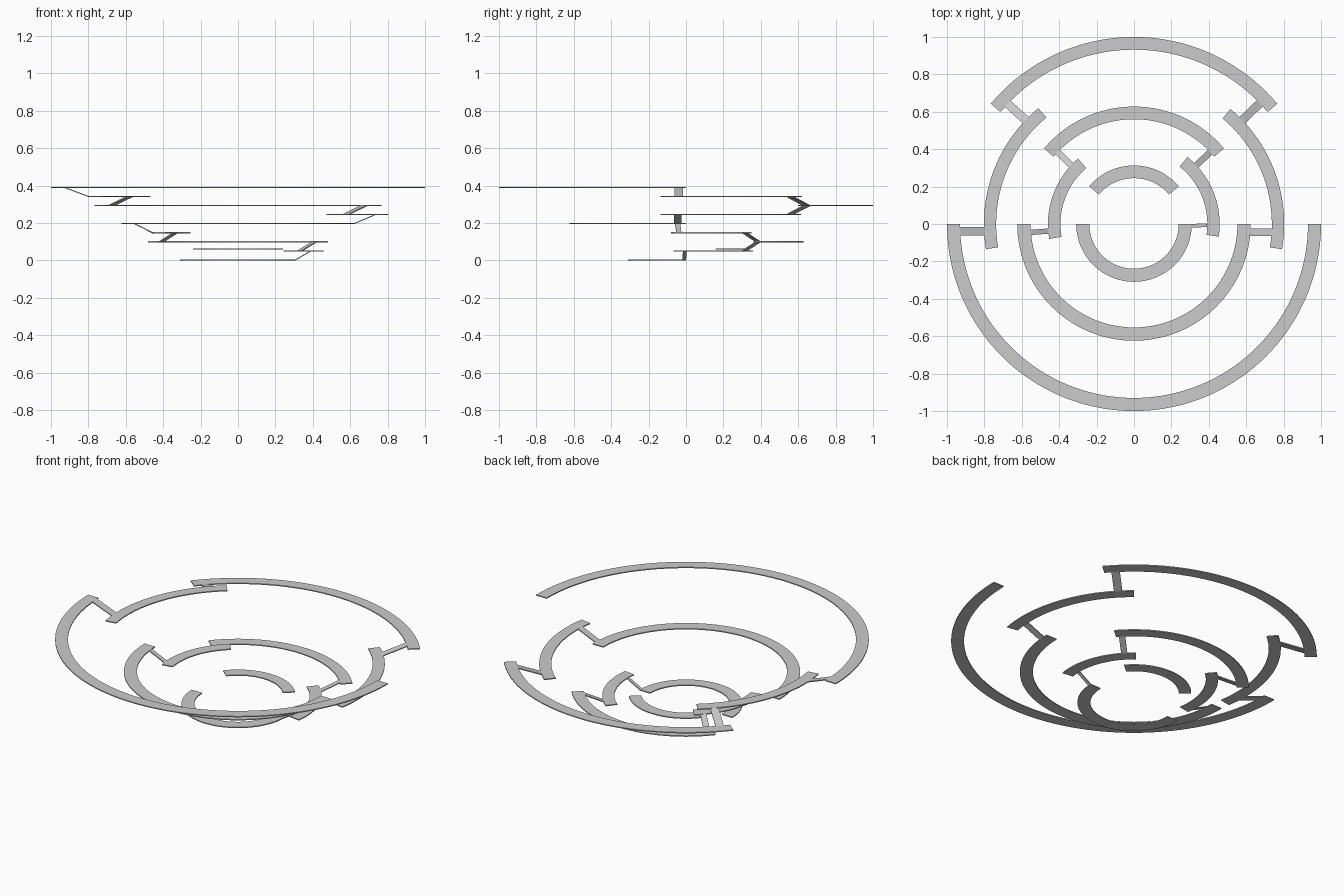
import bpy, bmesh
from math import radians, cos, sin
from mathutils import Vector

if "Cube" in bpy.data.objects:
    bpy.data.objects.remove(bpy.data.objects["Cube"])

T = 0.006                     # strip thickness
Z = [0.003 + 0.0485 * i for i in range(9)]   # level heights, bottom to top


def make(name, bm):
    bmesh.ops.recalc_face_normals(bm, faces=bm.faces)
    me = bpy.data.meshes.new(name)
    bm.to_mesh(me)
    bm.free()
    ob = bpy.data.objects.new(name, me)
    bpy.context.collection.objects.link(ob)


def loft(name, sections):
    # skin a chain of 4-point cross-sections and cap both ends
    bm = bmesh.new()
    rows = [[bm.verts.new(p) for p in s] for s in sections]
    for a, b in zip(rows, rows[1:]):
        for i in range(4):
            j = (i + 1) % 4
            bm.faces.new((a[i], a[j], b[j], b[i]))
    bm.faces.new(rows[0])
    bm.faces.new(rows[-1])
    make(name, bm)


def arc(name, r_out, r_in, a0, a1, z):
    n = max(12, int(abs(a1 - a0) / 2.5))
    secs = []
    for k in range(n + 1):
        a = radians(a0 + (a1 - a0) * k / n)
        secs.append([(r * cos(a), r * sin(a), z + h) for r, h in
                     ((r_out, -T/2), (r_out, T/2), (r_in, T/2), (r_in, -T/2))])
    loft(name, secs)


def ramp(name, p, q, width):
    p, q = Vector(p), Vector(q)
    d = q - p
    side = Vector((-d.y, d.x, 0)).normalized() * width / 2
    up = Vector((0, 0, T / 2))
    loft(name, [[c - side - up, c - side + up, c + side + up, c + side - up] for c in (p, q)])


def polar(r, deg, z):
    return (r * cos(radians(deg)), r * sin(radians(deg)), z)


# Curved walkways, from the top down
arc("outer_front_walk", 1.0, 0.93, 180, 360, Z[8])
arc("outer_left_walk", 0.803, 0.737, 129.5, 189.7, Z[7])
arc("outer_back_walk", 1.0, 0.932, 40, 140, Z[6])
arc("outer_right_walk", 0.803, 0.737, -9.7, 50, Z[5])
arc("middle_front_walk", 0.624, 0.553, 180, 360, Z[4])
arc("middle_left_walk", 0.46, 0.393, 130.5, 190, Z[3])
arc("middle_back_walk", 0.628, 0.56, 40, 140, Z[2])
arc("middle_right_walk", 0.458, 0.392, -8.5, 51.5, Z[1])
arc("inner_front_walk", 0.309, 0.239, 180, 360, Z[0])
arc("inner_back_walk", 0.313, 0.245, 40, 140, 0.061)

# Sloping links between neighbouring levels
ramp("outer_left_ramp", (-0.93, -0.038, Z[8]), (-0.80, -0.038, Z[7]), 0.046)
ramp("outer_back_left_ramp", polar(0.80, 136.2, Z[7]), polar(0.935, 136.4, Z[6]), 0.046)
ramp("outer_back_right_ramp", polar(0.935, 43.8, Z[6]), polar(0.80, 43.8, Z[5]), 0.046)
ramp("outer_right_ramp", (0.735, -0.044, Z[5]), (0.622, -0.044, Z[4]), 0.04)
ramp("middle_left_ramp", (-0.553, -0.045, Z[4]), (-0.458, -0.038, Z[3]), 0.028)
ramp("middle_back_left_ramp", polar(0.457, 137, Z[3]), polar(0.563, 136.7, Z[2]), 0.034)
ramp("middle_back_right_ramp", polar(0.563, 43.3, Z[2]), polar(0.455, 43.3, Z[1]), 0.034)
ramp("middle_right_ramp", (0.39, -0.006, Z[1]), (0.307, -0.01, Z[0]), 0.02)
